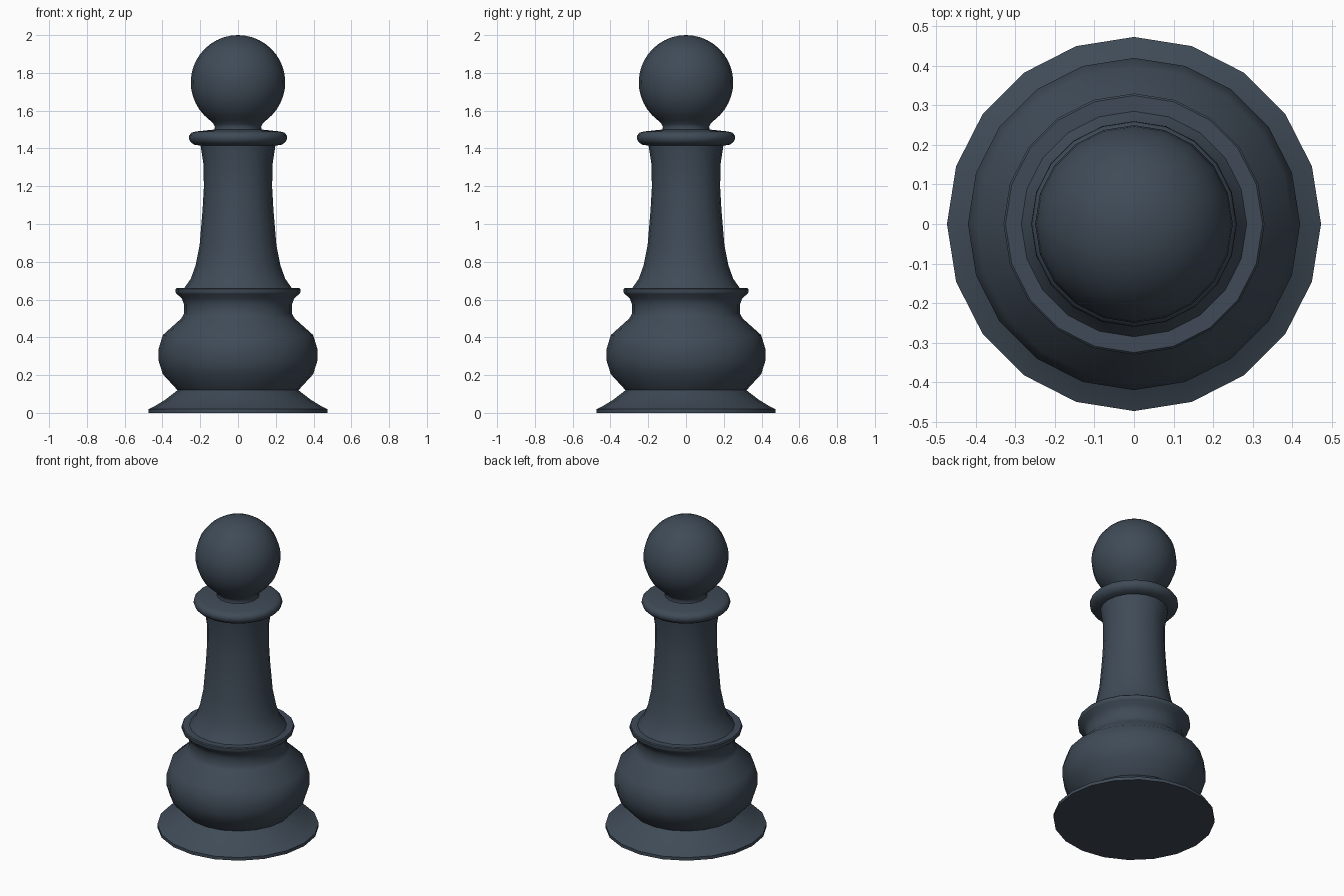
import bpy, bmesh, math

if "Cube" in bpy.data.objects:
    bpy.data.objects.remove(bpy.data.objects["Cube"])

SIDES = 20

slate = bpy.data.materials.new("dark_slate")
slate.diffuse_color = (0.05, 0.07, 0.095, 1)
slate.use_nodes = True
slate.node_tree.nodes["Principled BSDF"].inputs["Base Color"].default_value = slate.diffuse_color


def lathe(name, profile):
    """Spin (radius, z) points, bottom to top, around z; radius 0 becomes a pole."""
    bm = bmesh.new()
    rings = []
    for r, z in profile:
        if r < 1e-6:
            rings.append([bm.verts.new((0, 0, z))] * SIDES)
        else:
            rings.append([bm.verts.new((r * math.cos(math.tau * i / SIDES),
                                        r * math.sin(math.tau * i / SIDES), z))
                          for i in range(SIDES)])
    for low, high in zip(rings, rings[1:]):
        for i in range(SIDES):
            j = (i + 1) % SIDES
            corners = [low[i], low[j], high[j], high[i]]
            bm.faces.new(list(dict.fromkeys(corners)))
    mesh = bpy.data.meshes.new(name)
    bm.to_mesh(mesh)
    bm.free()
    mesh.materials.append(slate)
    obj = bpy.data.objects.new(name, mesh)
    bpy.context.collection.objects.link(obj)
    bpy.ops.object.select_all(action='DESELECT')
    obj.select_set(True)
    bpy.context.view_layer.objects.active = obj
    bpy.ops.object.shade_smooth_by_angle(angle=math.radians(40))
    return obj


# Flared foot with a flat underside
lathe("foot", [(0, 0), (0.473, 0), (0.473, 0.02), (0.445, 0.033),
               (0.385, 0.07), (0.32, 0.12)])

# Bulging body, waist and flat-topped ledge
lathe("body", [(0.32, 0.12), (0.398, 0.205), (0.42, 0.275), (0.42, 0.34),
               (0.398, 0.412), (0.30, 0.50), (0.286, 0.525), (0.286, 0.575),
               (0.298, 0.607), (0.325, 0.63), (0.33, 0.638), (0.33, 0.655),
               (0.325, 0.66), (0.285, 0.66)])

# Tapering stem
lathe("stem", [(0.285, 0.66), (0.25, 0.71), (0.225, 0.78), (0.203, 0.89),
               (0.188, 1.07), (0.181, 1.19), (0.182, 1.31), (0.198, 1.415)])

# Rounded collar under the head
lathe("collar", [(0.198, 1.415), (0.232, 1.42), (0.25, 1.433), (0.26, 1.45),
                 (0.259, 1.468), (0.247, 1.483), (0.222, 1.49), (0.125, 1.50)])

# Ball head on a short neck
R, CZ, STEPS, START = 0.25, 1.75, 16, math.radians(-53)
ball = []
for k in range(STEPS + 1):
    a = START + (math.pi / 2 - START) * k / STEPS
    ball.append((R * math.cos(a), CZ + R * math.sin(a)))
lathe("head", [(0.125, 1.50), (0.122, 1.515), (0.13, 1.53)] + ball)
